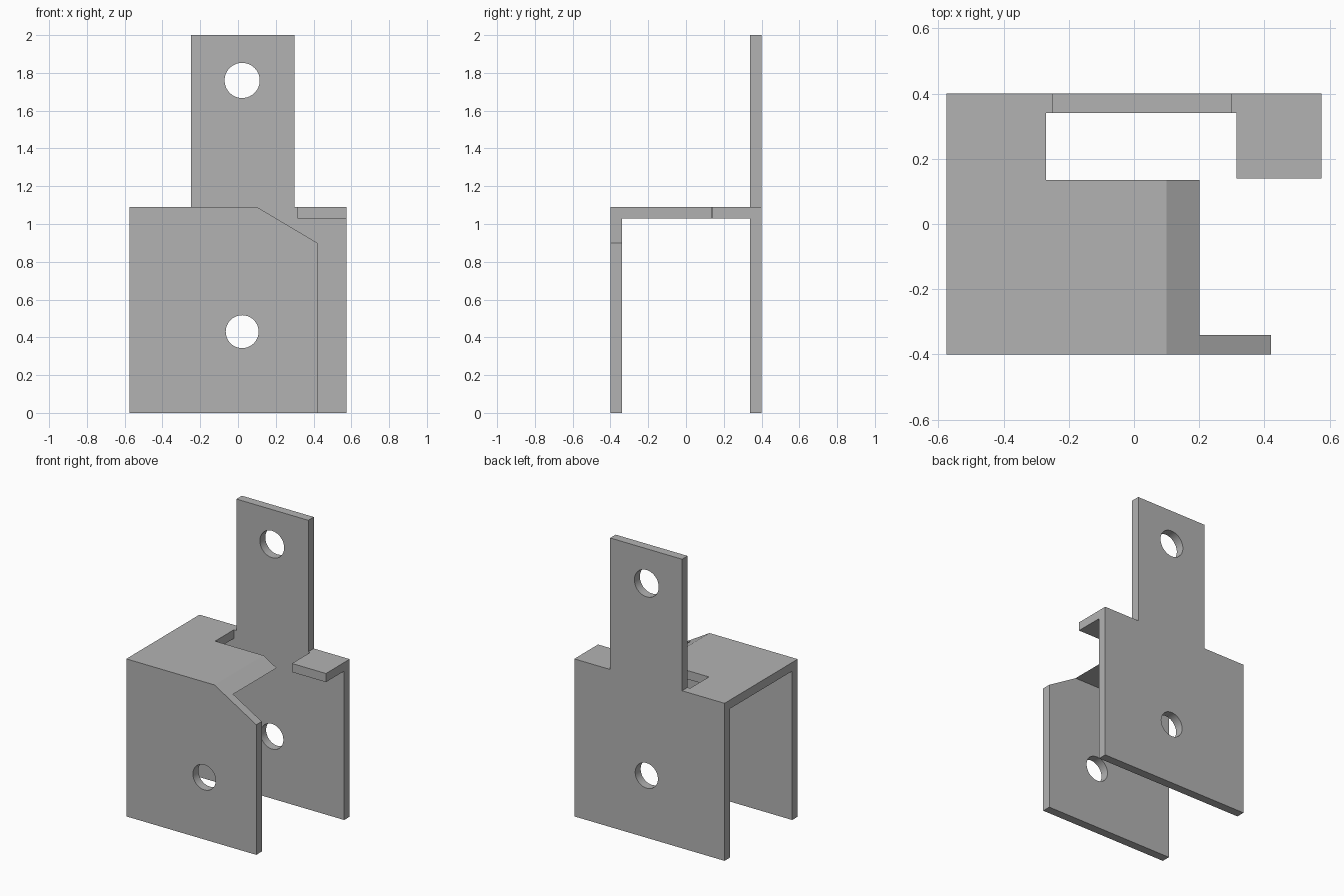
import bpy
import bmesh
from mathutils import Vector

cube = bpy.data.objects.get("Cube")
if cube:
    bpy.data.objects.remove(cube, do_unlink=True)

steel = bpy.data.materials.new("plain_grey_steel")
steel.use_nodes = True
grey = (0.45, 0.45, 0.45, 1)
steel.diffuse_color = grey
steel.node_tree.nodes["Principled BSDF"].inputs["Base Color"].default_value = grey


def prism(name, points, axis, start, end):
    """Extrude a flat outline along x (outline in yz) or y (outline in xz)."""
    bm = bmesh.new()
    place = (lambda a, b: (start, a, b)) if axis == "x" else (lambda a, b: (a, start, b))
    face = bm.faces.new([bm.verts.new(place(a, b)) for a, b in points])
    out = bmesh.ops.extrude_face_region(bm, geom=[face])
    move = Vector((1, 0, 0) if axis == "x" else (0, 1, 0)) * (end - start)
    bmesh.ops.translate(bm, vec=move, verts=[v for v in out["geom"] if isinstance(v, bmesh.types.BMVert)])
    bmesh.ops.recalc_face_normals(bm, faces=bm.faces)
    mesh = bpy.data.meshes.new(name)
    bm.to_mesh(mesh)
    bm.free()
    obj = bpy.data.objects.new(name, mesh)
    bpy.context.collection.objects.link(obj)
    obj.data.materials.append(steel)
    return obj


def block(name, x0, x1, y0, y1, z0, z1):
    return prism(name, [(x0, z0), (x1, z0), (x1, z1), (x0, z1)], "y", y0, y1)


def drill(name, x, z, radius):
    bpy.ops.mesh.primitive_cylinder_add(vertices=64, radius=radius, depth=2,
                                        location=(x, 0, z), rotation=(1.5707963, 0, 0))
    obj = bpy.context.object
    obj.name = name
    obj.data.materials.append(steel)
    return obj


# Folded sheet: front leg, top web and tall back leg
W, D, T, TOP = 0.575, 0.40, 0.06, 1.09
inner, under = D - T, TOP - T
bracket = prism("folded_bracket", [
    (-D, 0), (-inner, 0), (-inner, under), (inner, under), (inner, 0),
    (D, 0), (D, 2), (inner, 2), (inner, TOP), (-D, TOP)], "x", -W, W)

cutters = [
    # Shoulders beside the upright tongue
    block("shoulder_cutter_right", -1, -0.25, 0.2, 0.6, TOP, 2.2),
    block("shoulder_cutter_left", 0.30, 1, 0.2, 0.6, TOP, 2.2),
    # Slot in the top web in front of the tongue
    block("slot_cutter", -0.27, 0.315, 0.135, inner, 0.95, 1.2),
    # Sloped corner and open left side
    prism("corner_cutter", [(0.10, TOP), (0.42, 0.90), (0.42, -0.1),
                            (0.8, -0.1), (0.8, 1.2), (0.10, 1.2)], "y", -0.6, 0.14),
    # Bolt holes
    drill("upper_hole_cutter", 0.022, 1.76, 0.093),
    drill("lower_hole_cutter", 0.022, 0.43, 0.087),
]

for cutter in cutters:
    mod = bracket.modifiers.new(cutter.name, "BOOLEAN")
    mod.operation = "DIFFERENCE"
    mod.solver = "EXACT"
    mod.object = cutter

# Bake the cuts and remove the cutters
graph = bpy.context.evaluated_depsgraph_get()
baked = bpy.data.meshes.new_from_object(bracket.evaluated_get(graph))
bracket.modifiers.clear()
bracket.data = baked
for cutter in cutters:
    bpy.data.objects.remove(cutter, do_unlink=True)

# Merge leftover flat seams
bm = bmesh.new()
bm.from_mesh(baked)
bmesh.ops.remove_doubles(bm, verts=bm.verts, dist=0.0005)
bmesh.ops.dissolve_limit(bm, angle_limit=0.01, verts=bm.verts, edges=bm.edges)
bm.to_mesh(baked)
bm.free()

# Smooth hole walls, crisp sheet edges
bpy.ops.object.select_all(action="DESELECT")
bracket.select_set(True)
bpy.context.view_layer.objects.active = bracket
bpy.ops.object.shade_smooth_by_angle(angle=0.5)
